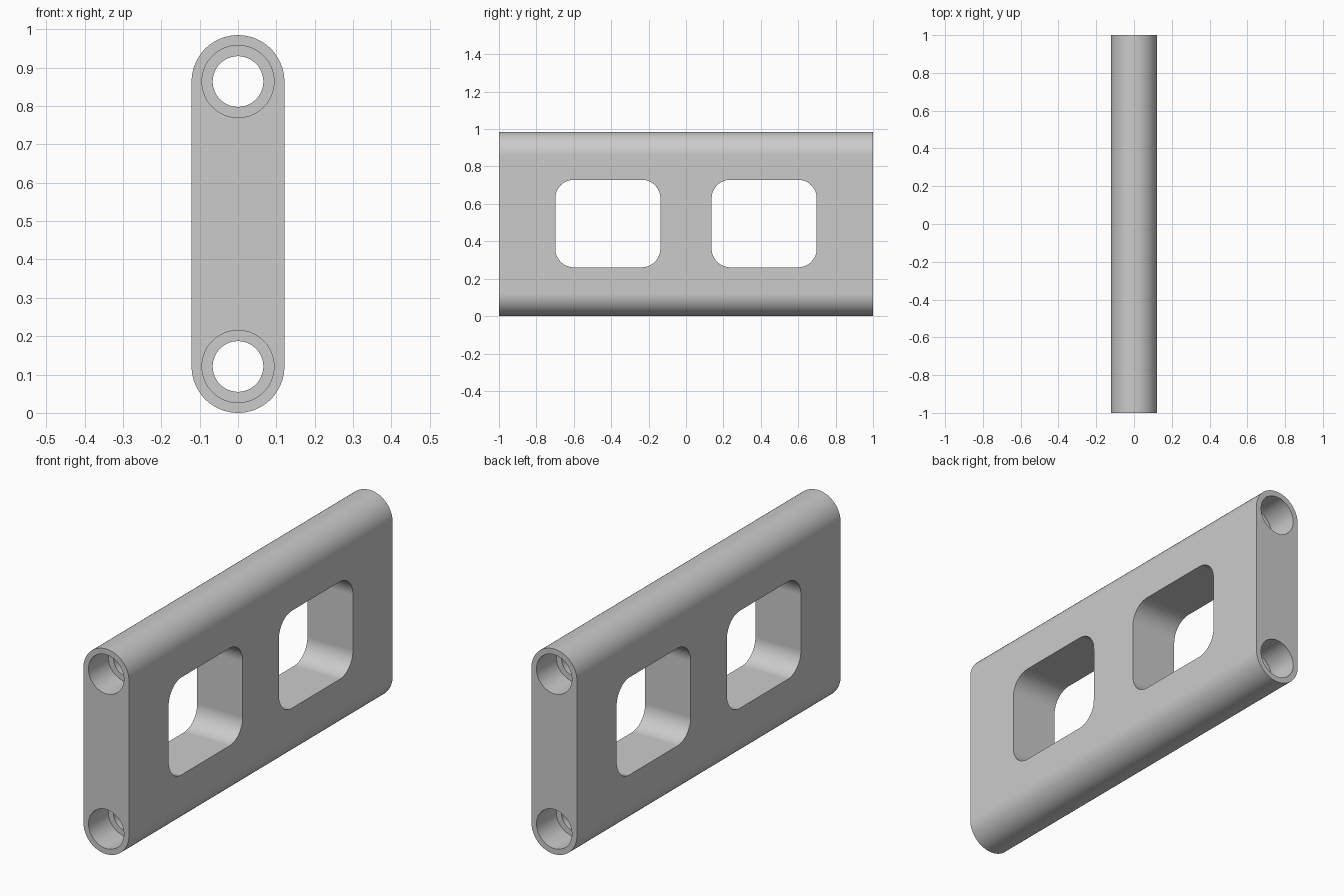
import bpy, bmesh, math
from mathutils import Vector

if "Cube" in bpy.data.objects:
    bpy.data.objects.remove(bpy.data.objects["Cube"])

RADIUS, HEIGHT = 0.121, 0.985
BORE, COUNTERBORE, DEPTH = 0.066, 0.094, 0.15

grey = bpy.data.materials.new("grey")
grey.use_nodes = True
colour = (0.6, 0.6, 0.6, 1)
grey.diffuse_color = colour
grey.node_tree.nodes["Principled BSDF"].inputs["Base Color"].default_value = colour


def rounded_outline(cu, cv, half_u, half_v, radius, steps=24):
    """Rounded rectangle; a circle when both half sizes equal the radius."""
    points = []
    for quarter, (su, sv) in enumerate([(1, 1), (-1, 1), (-1, -1), (1, -1)]):
        for i in range(steps + 1):
            a = (quarter + i / steps) * math.pi / 2
            p = Vector((cu + su * (half_u - radius) + radius * math.cos(a),
                        cv + sv * (half_v - radius) + radius * math.sin(a)))
            if not points or (p - points[-1]).length > 1e-5:
                points.append(p)
    if (points[0] - points[-1]).length < 1e-5:
        points.pop()
    return points


def prism(name, outline, axis, start, end):
    """Extrude an outline along x (outline in yz) or y (outline in xz)."""
    def place(p, d):
        return (d, p.x, p.y) if axis == "x" else (p.x, d, p.y)
    bm = bmesh.new()
    face = bm.faces.new([bm.verts.new(place(p, start)) for p in outline])
    grown = bmesh.ops.extrude_face_region(bm, geom=[face])["geom"]
    bmesh.ops.translate(bm, vec=place(Vector((0, 0)), end - start),
                        verts=[g for g in grown if isinstance(g, bmesh.types.BMVert)])
    bmesh.ops.recalc_face_normals(bm, faces=bm.faces)
    mesh = bpy.data.meshes.new(name)
    bm.to_mesh(mesh)
    bm.free()
    mesh.materials.append(grey)
    obj = bpy.data.objects.new(name, mesh)
    bpy.context.collection.objects.link(obj)
    return obj


# Plate with fully rounded top and bottom edges
plate = prism("plate", rounded_outline(0, HEIGHT / 2, RADIUS, HEIGHT / 2, RADIUS),
              "y", -1, 1)

# Two rounded windows through the sides
cutters = [prism("window_cutter", rounded_outline(side * 0.418, 0.495, 0.281, 0.234, 0.1),
                 "x", -0.3, 0.3) for side in (-1, 1)]

# Long bores with a counterbore at each end
for z in (RADIUS, HEIGHT - RADIUS):
    cutters.append(prism("bore_cutter", rounded_outline(0, z, BORE, BORE, BORE),
                         "y", -1.1, 1.1))
    for side in (-1, 1):
        ring = rounded_outline(0, z, COUNTERBORE, COUNTERBORE, COUNTERBORE)
        cutters.append(prism("counterbore_cutter", ring, "y",
                             side * (1 - DEPTH), side * 1.1))

bpy.ops.object.select_all(action="DESELECT")
plate.select_set(True)
bpy.context.view_layer.objects.active = plate
for cutter in cutters:
    cut = plate.modifiers.new("cut", "BOOLEAN")
    cut.operation, cut.solver, cut.object = "DIFFERENCE", "EXACT", cutter
    bpy.ops.object.modifier_apply(modifier=cut.name)
    bpy.data.objects.remove(cutter)

# Smooth curves, crisp rims, even flats
bpy.ops.object.shade_smooth_by_angle(angle=math.radians(30))
normals = plate.modifiers.new("even_normals", "WEIGHTED_NORMAL")
normals.keep_sharp = True
